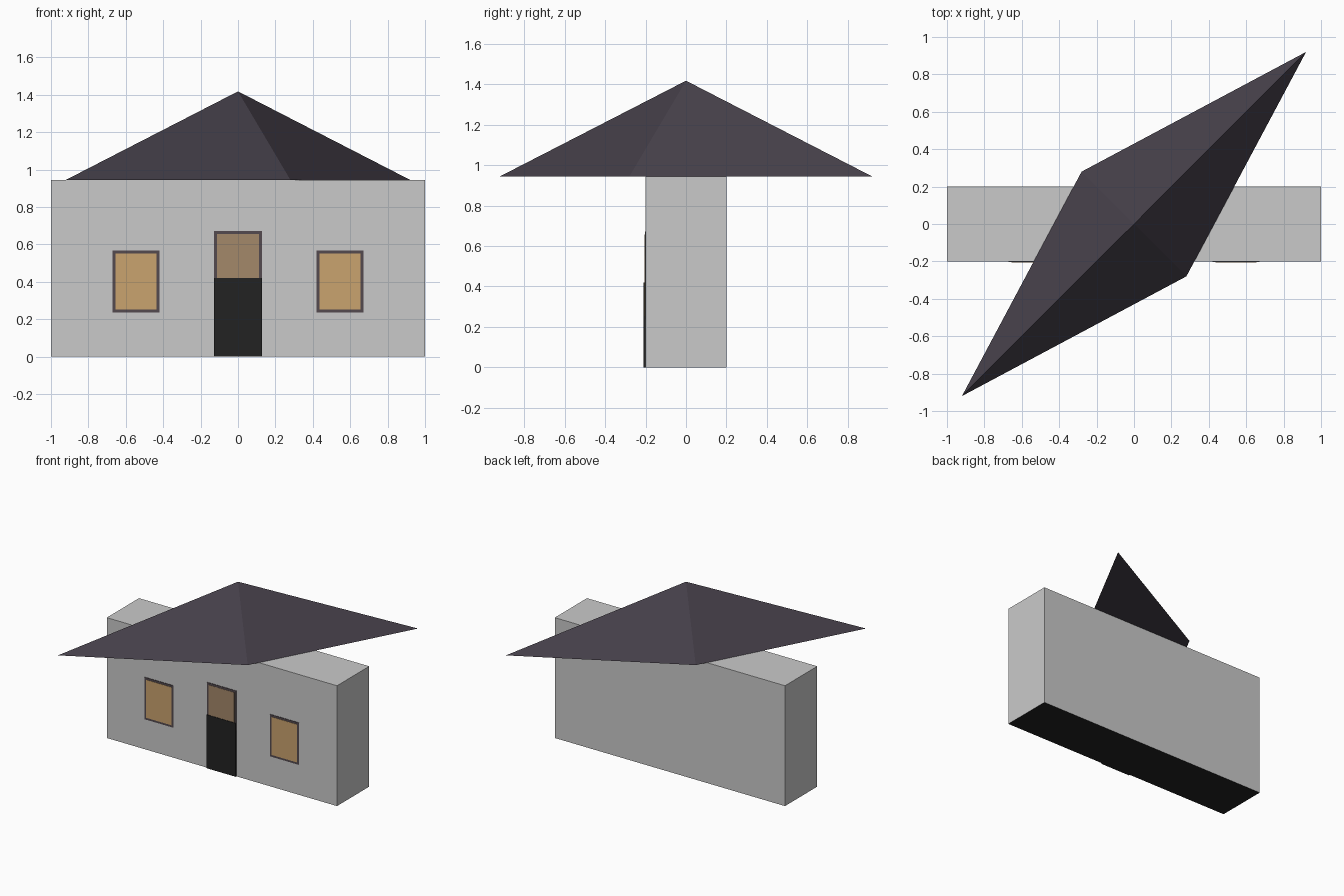
import bpy, bmesh

if "Cube" in bpy.data.objects:
    bpy.data.objects.remove(bpy.data.objects["Cube"])


def mat(name, rgb):
    m = bpy.data.materials.new(name)
    lin = [(c / 255 / 12.92) if c < 11 else ((c / 255 + 0.055) / 1.055) ** 2.4 for c in rgb]
    m.diffuse_color = (*lin, 1)
    m.use_nodes = True
    m.node_tree.nodes["Principled BSDF"].inputs["Base Color"].default_value = m.diffuse_color
    return m


GREY = mat("wall grey", (202, 202, 202))
SLATE = mat("dark slate", (70, 64, 74))
BLACK = mat("door black", (34, 34, 34))
FRAME = mat("frame brown", (84, 74, 78))
GLASS = mat("window amber", (202, 163, 110))
PANEL = mat("upper door tan", (164, 136, 106))


def make(name, bm, *mats):
    me = bpy.data.meshes.new(name)
    bmesh.ops.recalc_face_normals(bm, faces=bm.faces)
    bm.to_mesh(me)
    bm.free()
    for m in mats:
        me.materials.append(m)
    ob = bpy.data.objects.new(name, me)
    bpy.context.collection.objects.link(ob)
    return ob


def box(name, x0, x1, y0, y1, z0, z1, *mats):
    bm = bmesh.new()
    bmesh.ops.create_cube(bm, size=1)
    for v in bm.verts:
        v.co = (x1 if v.co.x > 0 else x0, y1 if v.co.y > 0 else y0, z1 if v.co.z > 0 else z0)
    return make(name, bm, *mats)


# Walls: grey with a dark underside
walls = box("walls", -1, 1, -0.2, 0.2, 0, 0.945, GREY, BLACK)
for p in walls.data.polygons:
    p.material_index = 1 if p.normal.z < -0.5 else 0

# Roof: four-sided pyramid on a long diamond base
bm = bmesh.new()
base = [bm.verts.new((x, y, 0.945)) for x, y in
        ((0.92, 0.92), (-0.28, 0.28), (-0.92, -0.92), (0.28, -0.28))]
apex = bm.verts.new((0, 0, 1.418))
bm.faces.new(base)
for i in range(4):
    bm.faces.new((base[i], base[(i + 1) % 4], apex))
make("roof", bm, SLATE)


def framed(name, x, w, z0, z1, inner):
    # frame plate with a slightly raised pane
    t = 0.016
    box(name + "_frame", x - w, x + w, -0.204, -0.2, z0, z1, FRAME)
    box(name + "_pane", x - w + t, x + w - t, -0.206, -0.2, z0 + t, z1 - t, inner)


# Windows
for side, x in (("left", -0.545), ("right", 0.545)):
    framed(side + "_window", x, 0.126, 0.237, 0.567, GLASS)

# Door with a framed upper panel
framed("door_top", 0, 0.127, 0.36, 0.672, PANEL)
box("door", -0.127, 0.127, -0.2095, -0.2, 0, 0.42, BLACK)
